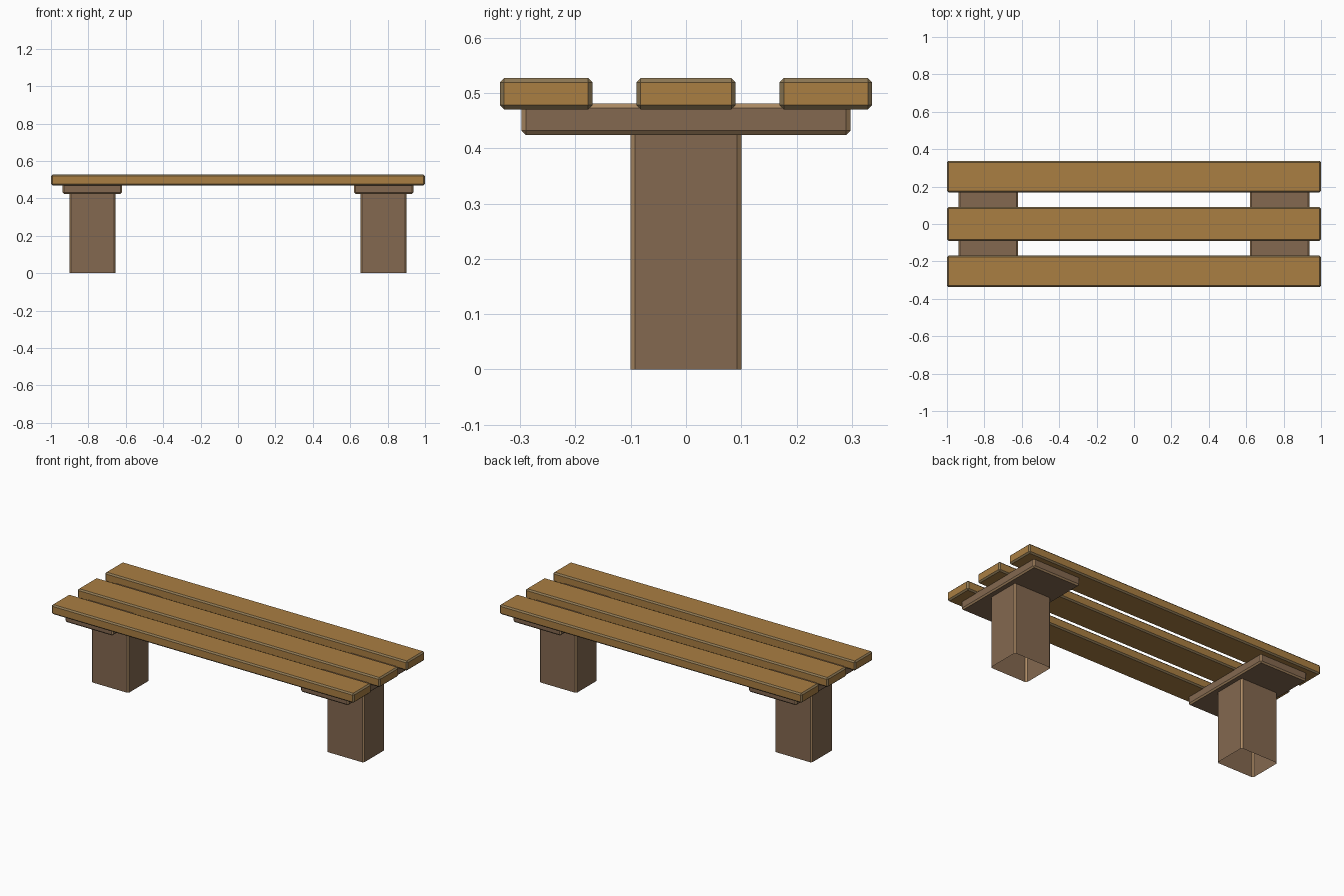
import bpy, bmesh

if "Cube" in bpy.data.objects:
    bpy.data.objects.remove(bpy.data.objects["Cube"])


def material(name, rgb):
    m = bpy.data.materials.new(name)
    m.diffuse_color = (*rgb, 1)
    m.use_nodes = True
    m.node_tree.nodes["Principled BSDF"].inputs["Base Color"].default_value = m.diffuse_color
    return m


plank_wood = material("plank_wood", (0.40, 0.21, 0.055))
plank_edge = material("plank_edge", (0.27, 0.19, 0.09))
leg_wood = material("leg_wood", (0.23, 0.14, 0.08))
leg_edge = material("leg_edge", (0.42, 0.26, 0.13))


def box(name, x, y, z, mats, open_ends=False):
    """Chamfered box from (min, max) ranges; optionally an open vertical tube."""
    bm = bmesh.new()
    bmesh.ops.create_cube(bm, size=1)
    for v in bm.verts:
        for i, (lo, hi) in enumerate((x, y, z)):
            v.co[i] = hi if v.co[i] > 0 else lo
    bm.normal_update()
    if open_ends:
        ends = [f for f in bm.faces if abs(f.normal.z) > 0.5]
        bmesh.ops.delete(bm, geom=ends, context='FACES_ONLY')
    mesh = bpy.data.meshes.new(name)
    bm.to_mesh(mesh)
    bm.free()
    for m in mats:
        mesh.materials.append(m)
    ob = bpy.data.objects.new(name, mesh)
    bpy.context.collection.objects.link(ob)
    bevel = ob.modifiers.new("chamfer", 'BEVEL')
    bevel.width = 0.008
    bevel.segments = 1
    bevel.material = 1
    return ob


# Seat planks
for name, y in (("front_plank", (-0.337, -0.169)),
                ("middle_plank", (-0.09, 0.09)),
                ("back_plank", (0.169, 0.337))):
    box(name, (-1, 1), y, (0.47, 0.527), (plank_wood, plank_edge))

# Legs (open at the ends) and the cross supports above them
for side, s in (("left", -1), ("right", 1)):
    def span(a, b):
        return sorted((s * a, s * b))
    box(side + "_leg", span(0.655, 0.901), (-0.1, 0.1), (0, 0.428),
        (leg_wood, leg_edge), open_ends=True)
    box(side + "_support", span(0.621, 0.937), (-0.298, 0.298), (0.424, 0.481),
        (leg_wood, leg_edge))
